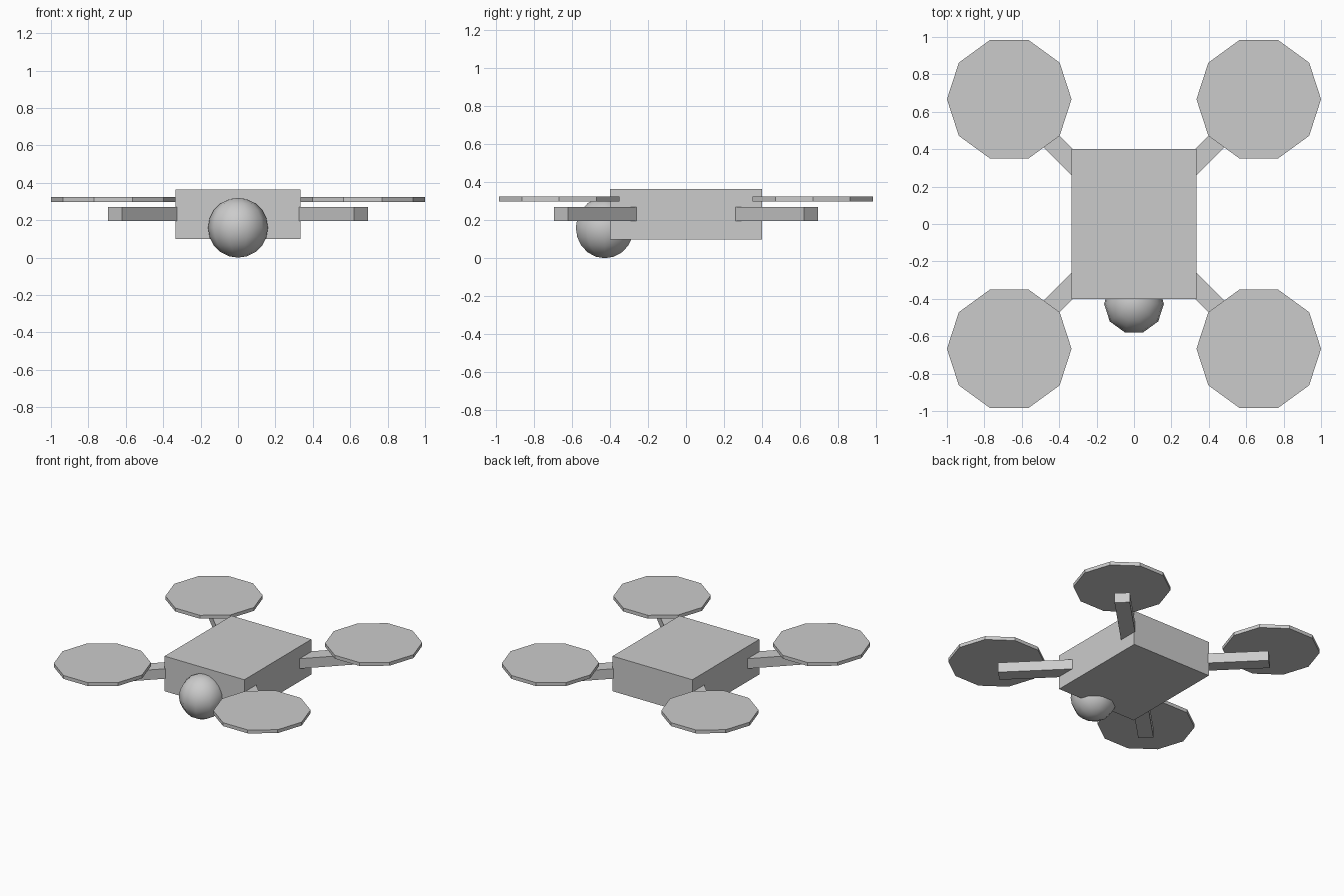
import bpy
import bmesh
from math import radians
from mathutils import Matrix

if "Cube" in bpy.data.objects:
    bpy.data.objects.remove(bpy.data.objects["Cube"], do_unlink=True)

# One plain grey for the whole craft
grey = bpy.data.materials.new("light_grey")
grey.use_nodes = True
colour = (0.6, 0.6, 0.6, 1)
grey.diffuse_color = colour
grey.node_tree.nodes["Principled BSDF"].inputs["Base Color"].default_value = colour


def add_object(name, bm):
    mesh = bpy.data.meshes.new(name)
    bm.to_mesh(mesh)
    bm.free()
    mesh.materials.append(grey)
    obj = bpy.data.objects.new(name, mesh)
    bpy.context.collection.objects.link(obj)
    return obj


def add_box(name, centre, size, angle=0):
    bm = bmesh.new()
    turn = Matrix.Rotation(radians(angle), 4, "Z")
    bmesh.ops.create_cube(bm, size=1, matrix=turn @ Matrix.Translation(centre) @ Matrix.Diagonal((*size, 1)))
    return add_object(name, bm)


def add_rotor(name, centre):
    bm = bmesh.new()
    turn = Matrix.Rotation(radians(90), 4, "Z")
    bmesh.ops.create_cone(bm, cap_ends=True, segments=10, radius1=0.333, radius2=0.333,
                          depth=0.026, matrix=Matrix.Translation(centre) @ turn)
    return add_object(name, bm)


# Central body
add_box("body", (0, 0, 0.231), (0.667, 0.8, 0.265))

# Diagonal arms, each carrying a ten-sided rotor disc
corners = {"back_left": (1, 1, 45), "back_right": (-1, 1, 135),
           "front_right": (-1, -1, 225), "front_left": (1, -1, 315)}
for corner, (sx, sy, angle) in corners.items():
    add_box("arm_" + corner, (0.63, 0, 0.233), (0.6, 0.105, 0.075), angle)
    add_rotor("rotor_" + corner, (sx * 0.667, sy * 0.667, 0.311))

# Round camera at the front, smooth shaded
bm = bmesh.new()
bmesh.ops.create_uvsphere(bm, u_segments=10, v_segments=10, radius=0.16,
                          matrix=Matrix.Translation((0, -0.427, 0.16)) @ Matrix.Rotation(radians(90), 4, "Z"))
for face in bm.faces:
    face.smooth = True
add_object("camera_ball", bm)
